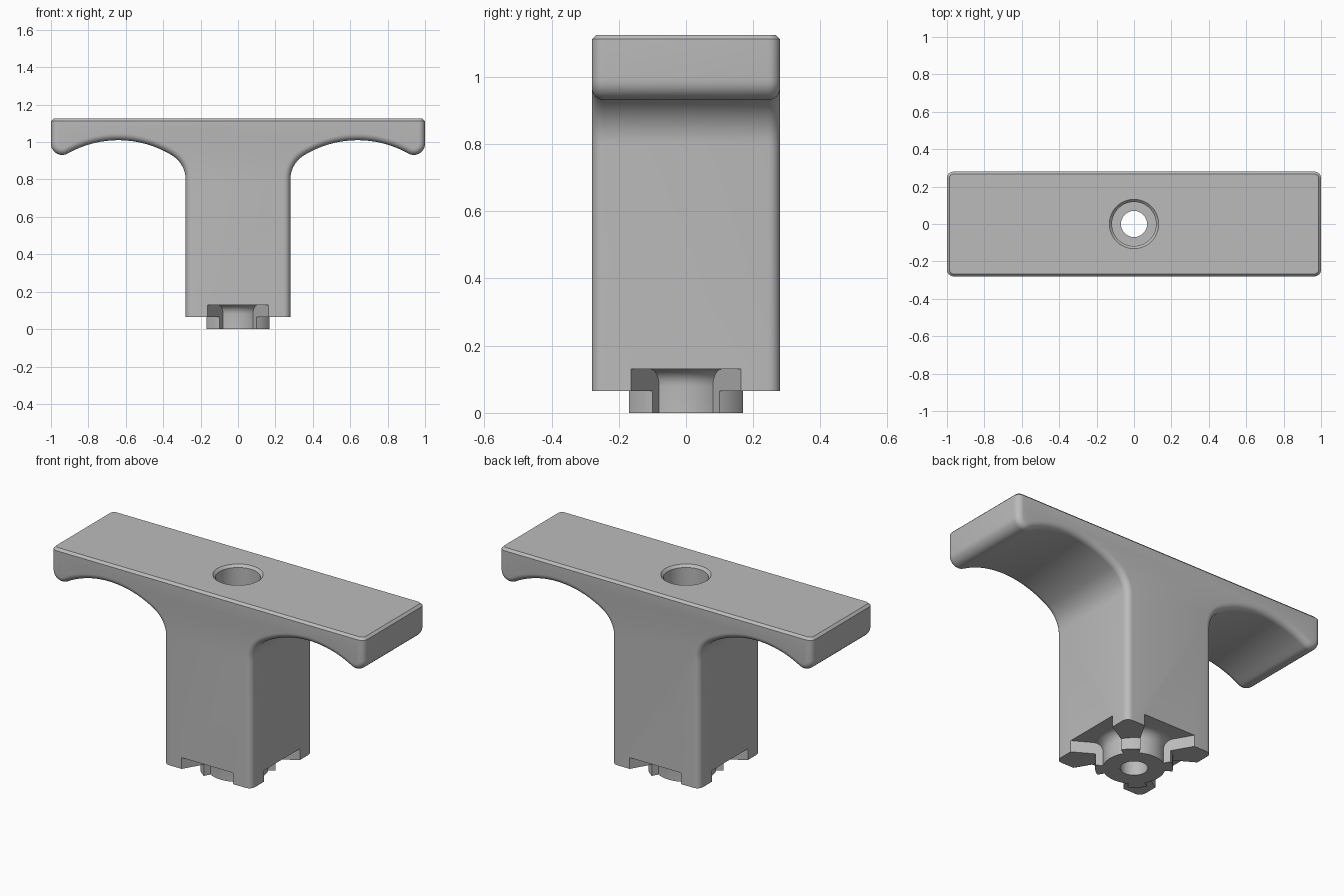
import bpy, bmesh, math
from mathutils import Matrix, Vector

cube = bpy.data.objects.get("Cube")
if cube:
    bpy.data.objects.remove(cube, do_unlink=True)

TOP, BASE, HALF_Y, STEM = 1.125, 0.065, 0.28, 0.28

grey = bpy.data.materials.new("plain grey")
grey.diffuse_color = (0.5, 0.5, 0.5, 1)
grey.use_nodes = True
grey.node_tree.nodes["Principled BSDF"].inputs["Base Color"].default_value = (0.5, 0.5, 0.5, 1)


def to_object(bm, name):
    bmesh.ops.recalc_face_normals(bm, faces=bm.faces[:])
    mesh = bpy.data.meshes.new(name)
    bm.to_mesh(mesh)
    bm.free()
    mesh.materials.append(grey)
    obj = bpy.data.objects.new(name, mesh)
    bpy.context.collection.objects.link(obj)
    return obj


def arc(cx, cz, r, a0, a1, n):
    """Points on an arc, angles in degrees."""
    angles = [math.radians(a0 + (a1 - a0) * i / n) for i in range(n + 1)]
    return [(cx + r * math.cos(a), cz + r * math.sin(a)) for a in angles]


def lathe(name, profile, steps=64):
    """Full turn of an (r, z) profile around z."""
    bm = bmesh.new()
    rings = [[bm.verts.new((r * math.cos(t), r * math.sin(t), z))
              for t in (math.tau * i / steps for i in range(steps))] for r, z in profile]
    for a, b in zip(rings, rings[1:]):
        for i in range(steps):
            j = (i + 1) % steps
            bm.faces.new((a[i], a[j], b[j], b[i]))
    bm.faces.new(rings[0])
    bm.faces.new(rings[-1])
    return to_object(bm, name)


def sector(name, profile, mid, half, steps=12):
    """Part turn of a closed (r, z) profile, centred on the angle mid."""
    bm = bmesh.new()
    rows = []
    for i in range(steps + 1):
        t = math.radians(mid - half + 2 * half * i / steps)
        rows.append([bm.verts.new((r * math.cos(t), r * math.sin(t), z)) for r, z in profile])
    n = len(profile)
    for a, b in zip(rows, rows[1:]):
        for i in range(n):
            j = (i + 1) % n
            bm.faces.new((a[i], a[j], b[j], b[i]))
    bm.faces.new(rows[0])
    bm.faces.new(rows[-1])
    return to_object(bm, name)


def combine(obj, other, operation):
    """Apply a boolean and remove the helper."""
    other.hide_render = True
    mod = obj.modifiers.new(operation.lower(), 'BOOLEAN')
    mod.operation, mod.solver, mod.object = operation, 'EXACT', other
    bpy.context.view_layer.objects.active = obj
    bpy.ops.object.modifier_apply(modifier=mod.name)
    bpy.data.objects.remove(other, do_unlink=True)


# Half outline: bar end, rounded tip, finger arch, fillet into the stem
side = [(1.0, TOP)]
side += arc(0.94, 0.991, 0.06, 0, -119.5, 10)
side += arc(0.64, 0.46, 0.55, 60.5, 121.7, 24)[1:]
side += arc(0.43, 0.80, 0.15, 121.7, 180, 10)[1:]
side += [(STEM, BASE)]
outline = side + [(-x, z) for x, z in reversed(side)]

# T-shaped body
bm = bmesh.new()
front = bm.faces.new([bm.verts.new((x, -HALF_Y, z)) for x, z in outline])
ext = bmesh.ops.extrude_face_region(bm, geom=[front])
bmesh.ops.translate(bm, vec=(0, 2 * HALF_Y, 0),
                    verts=[v for v in ext["geom"] if isinstance(v, bmesh.types.BMVert)])
bmesh.ops.recalc_face_normals(bm, faces=bm.faces[:])


def at_height(edge, z):
    return all(abs(v.co.z - z) < 1e-4 for v in edge.verts)


# Round the front and back edges, then chamfer the top rim
rim = [e for e in bm.edges if abs(e.verts[0].co.y - e.verts[1].co.y) < 1e-4
       and not at_height(e, TOP) and not at_height(e, BASE)]
bmesh.ops.bevel(bm, geom=rim, offset=0.035, segments=6, profile=0.5,
                affect='EDGES', clamp_overlap=False)
bm.normal_update()
top_rim = [e for e in bm.edges if at_height(e, TOP) and e.calc_face_angle(0) > 0.5]
bmesh.ops.bevel(bm, geom=top_rim, offset=0.013, segments=1, affect='EDGES', clamp_overlap=False)
body = to_object(bm, "t_handle_body")

# Locating boss under the stem
boss = lathe("boss", [(0.197, 0.0), (0.197, 0.10)])
combine(body, boss, 'UNION')

# Four wedge notches leave corner feet and diagonal lugs
notch = [(0.158, -0.05)] + arc(0.208, 0.08, 0.05, 180, 90, 6) + [(0.5, 0.13), (0.5, -0.05)]
for k in range(4):
    combine(body, sector("notch_cutter", notch, 90 * k, 30.4), 'DIFFERENCE')

# Through hole with a chamfered counterbore
bore = [(0.07, -0.1), (0.07, 0.62), (0.118, 0.62), (0.118, TOP - 0.014),
        (0.132, TOP), (0.132, TOP + 0.1)]
combine(body, lathe("bore_cutter", bore), 'DIFFERENCE')

# Smooth curved surfaces, keep hard edges
for o in bpy.context.selected_objects:
    o.select_set(False)
body.select_set(True)
bpy.context.view_layer.objects.active = body
bpy.ops.object.shade_smooth_by_angle(angle=math.radians(30))
